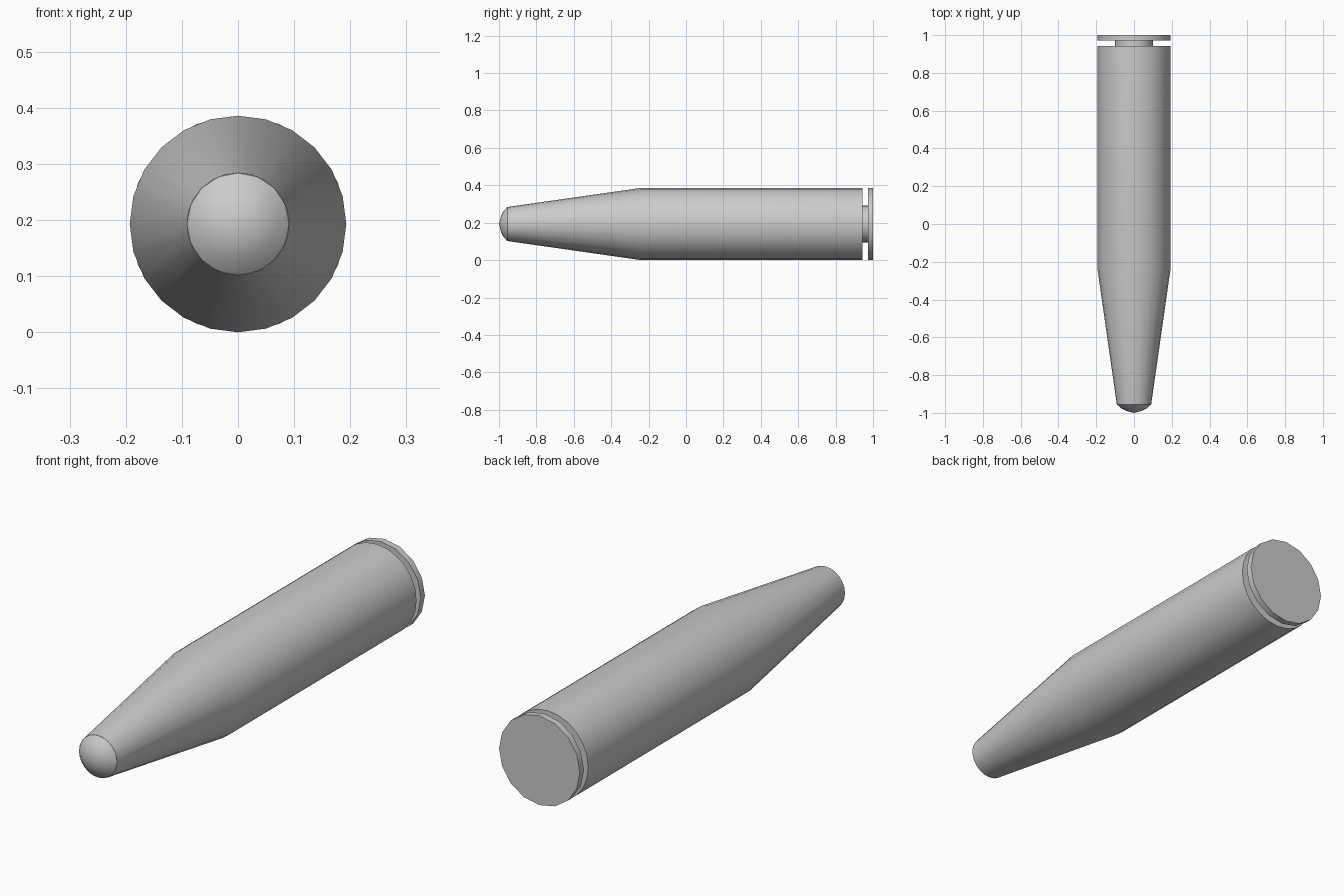
import bpy
import bmesh
from math import cos, sin, pi, radians

cube = bpy.data.objects.get("Cube")
if cube:
    bpy.data.objects.remove(cube, do_unlink=True)

RADIUS = 0.193

# Single plain metal colour
metal = bpy.data.materials.new("grey metal")
metal.use_nodes = True
colour = (0.6, 0.6, 0.6, 1)
metal.diffuse_color = colour
metal.node_tree.nodes["Principled BSDF"].inputs["Base Color"].default_value = colour


def lathe(name, profile, sides):
    """Revolve (y, radius) points about the long axis; zero radius makes a pole."""
    bm = bmesh.new()
    rings = []
    for y, r in profile:
        angles = [pi / 2 + 2 * pi * i / sides for i in range(sides)]
        rings.append([bm.verts.new((r * cos(a), y, RADIUS + r * sin(a))) for a in angles])
    for a, b in zip(rings, rings[1:]):
        for i in range(sides):
            j = (i + 1) % sides
            bm.faces.new((a[i], a[j], b[j], b[i]))
    for ring, point in ((rings[0], profile[0]), (rings[-1], profile[-1])):
        if point[1] > 0:
            bm.faces.new(ring)
    bmesh.ops.remove_doubles(bm, verts=bm.verts[:], dist=1e-5)
    bmesh.ops.recalc_face_normals(bm, faces=bm.faces[:])
    mesh = bpy.data.meshes.new(name)
    bm.to_mesh(mesh)
    bm.free()
    mesh.materials.append(metal)
    obj = bpy.data.objects.new(name, mesh)
    bpy.context.collection.objects.link(obj)
    bpy.ops.object.select_all(action='DESELECT')
    obj.select_set(True)
    bpy.context.view_layer.objects.active = obj
    bpy.ops.object.shade_smooth_by_angle(angle=radians(30))


# Rounded tip
lathe("nose_tip", [(-1, 0), (-0.99, 0.04), (-0.976, 0.068), (-0.955, 0.091)], 16)
# Tapered front and straight casing
lathe("casing", [(-0.955, 0.091), (-0.24, RADIUS), (0.943, RADIUS)], 24)
# Narrow groove core behind the casing
lathe("groove_core", [(0.94, 0.1), (0.975, 0.1)], 16)
# Flat end rim
lathe("end_rim", [(0.972, RADIUS), (1, RADIUS)], 16)
